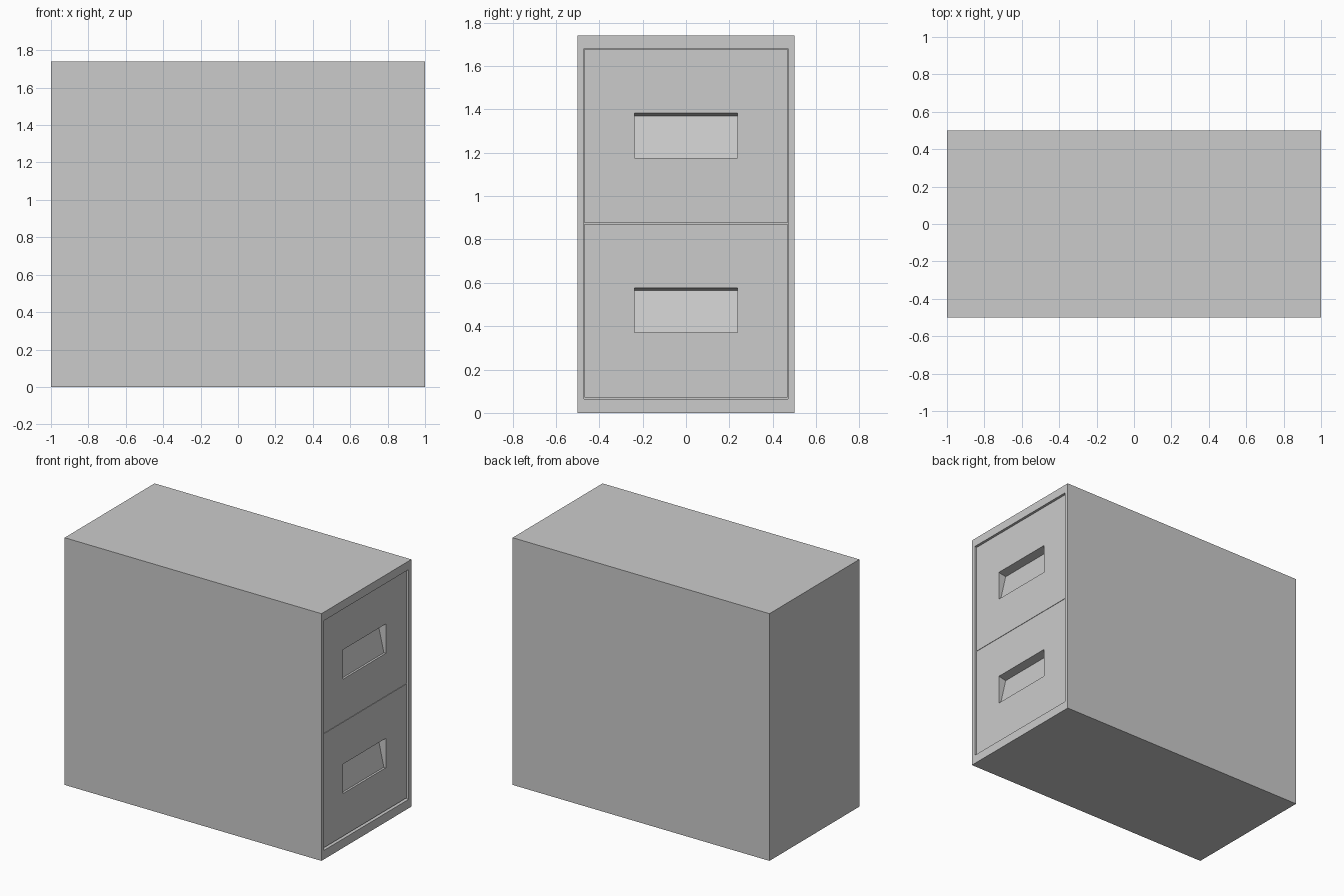
import bpy, bmesh

if "Cube" in bpy.data.objects:
    bpy.data.objects.remove(bpy.data.objects["Cube"])

HEIGHT = 1.74
FACE_X = 0.985      # drawer fronts sit slightly behind the frame
BACK_X = 0.88       # rear of the drawer fronts
CAVITY_X = 0.87     # rear of the cabinet opening


def rect(half_w, z0, z1, x_bottom, x_top=None):
    """Rectangle facing +x; the top edge may sit at another depth."""
    x_top = x_bottom if x_top is None else x_top
    return [(x_bottom, -half_w, z0), (x_bottom, half_w, z0),
            (x_top, half_w, z1), (x_top, -half_w, z1)]


def loft(name, rings):
    """Closed solid skinned through successive rectangles."""
    bm = bmesh.new()
    loops = [[bm.verts.new(p) for p in ring] for ring in rings]
    for a, b in zip(loops, loops[1:]):
        for i in range(4):
            j = (i + 1) % 4
            bm.faces.new((a[i], a[j], b[j], b[i]))
    bm.faces.new(loops[0][::-1])
    bm.faces.new(loops[-1])
    bmesh.ops.recalc_face_normals(bm, faces=bm.faces)
    mesh = bpy.data.meshes.new(name)
    bm.to_mesh(mesh)
    bm.free()
    obj = bpy.data.objects.new(name, mesh)
    bpy.context.collection.objects.link(obj)
    return obj


# Cabinet body with an opening in the +x end
loft("cabinet_body", [
    rect(0.5, 0, HEIGHT, -1),
    rect(0.5, 0, HEIGHT, 1),
    rect(0.47, 0.063, 1.68, 1),
    rect(0.47, 0.063, 1.68, CAVITY_X),
])

# Drawer fronts with sloping recessed hand grips
for name, z in (("lower_drawer", 0.07), ("upper_drawer", 0.875)):
    loft(name, [
        rect(0.468, z, z + 0.802, BACK_X),
        rect(0.468, z, z + 0.802, FACE_X),
        rect(0.237, z + 0.30, z + 0.507, FACE_X),
        rect(0.237, z + 0.30, z + 0.495, FACE_X - 0.015, FACE_X - 0.06),
    ])
